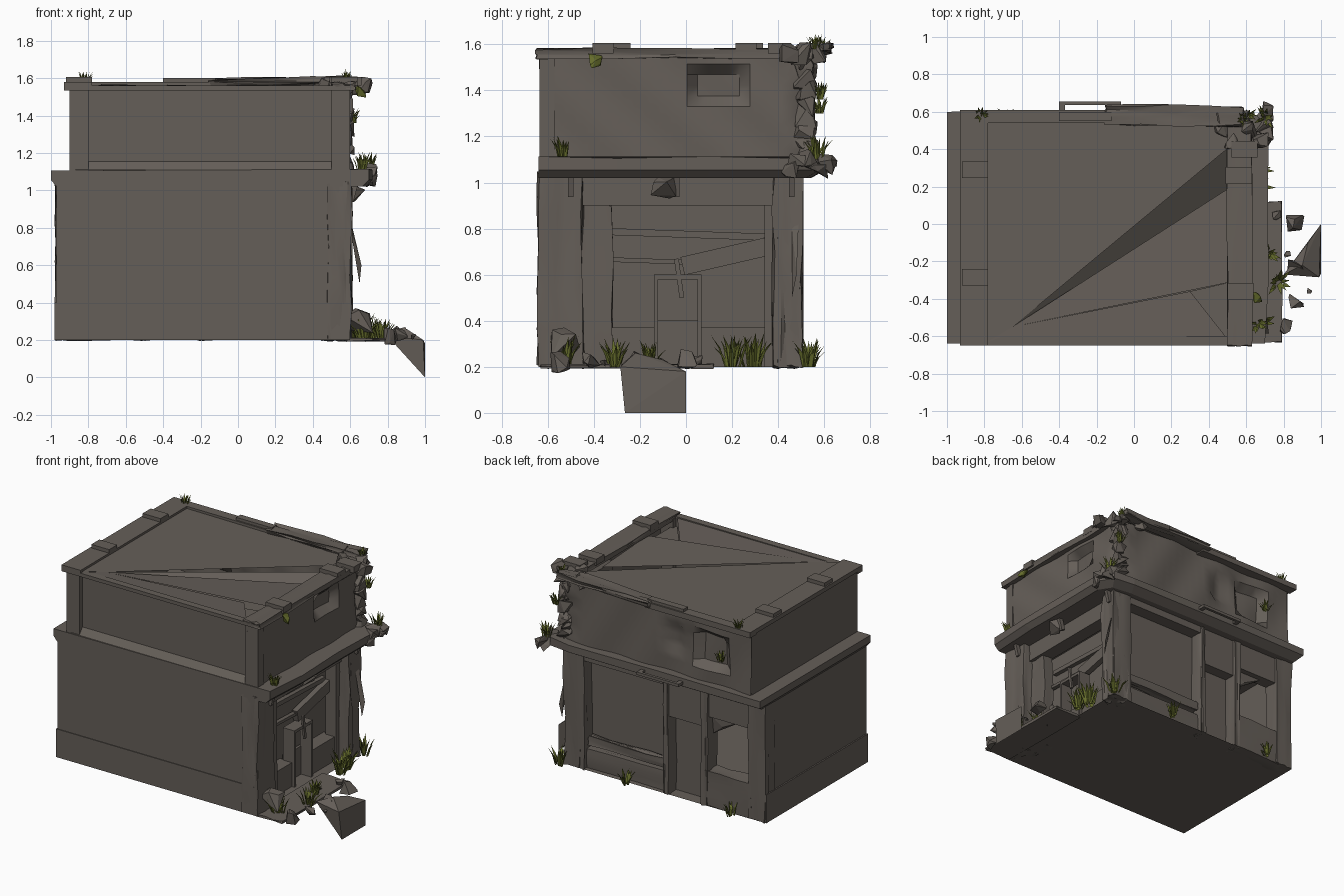
import bpy, bmesh, math, random
from mathutils import Vector, Matrix

random.seed(7)
old = bpy.data.objects.get("Cube")
if old:
    bpy.data.objects.remove(old)


def material(name, rgb):
    m = bpy.data.materials.new(name)
    m.use_nodes = True
    m.diffuse_color = (*rgb, 1)
    m.node_tree.nodes["Principled BSDF"].inputs["Base Color"].default_value = (*rgb, 1)
    return m


STONE = material("weathered stone", (0.13, 0.113, 0.098))
LEAF = material("olive leaf", (0.13, 0.15, 0.025))


def finish(name, bm, mat=STONE, smooth=False):
    mesh = bpy.data.meshes.new(name)
    bm.to_mesh(mesh)
    bm.free()
    ob = bpy.data.objects.new(name, mesh)
    bpy.context.collection.objects.link(ob)
    mesh.materials.append(mat)
    if smooth:
        bpy.ops.object.select_all(action='DESELECT')
        ob.select_set(True)
        bpy.context.view_layer.objects.active = ob
        bpy.ops.object.shade_smooth_by_angle(angle=math.radians(35))
    return ob


def box(name, lo, hi, cuts=0, rough=0.0, turn=(0, 0, 0)):
    """Box between two corners, optionally worn and turned about its centre."""
    lo, hi = Vector(lo), Vector(hi)
    bm = bmesh.new()
    bmesh.ops.create_cube(bm, size=1)
    if cuts:
        bmesh.ops.subdivide_edges(bm, edges=bm.edges[:], cuts=cuts, use_grid_fill=True)
    size, mid = hi - lo, (lo + hi) / 2
    for v in bm.verts:
        v.co = Vector(a * b for a, b in zip(v.co, size))
        v.co += Vector(random.uniform(-rough, rough) for _ in range(3))
        for axis, angle in zip("XYZ", turn):
            v.co.rotate(Matrix.Rotation(math.radians(angle), 3, axis))
        v.co += mid
    return finish(name, bm, smooth=rough > 0)


def plane(name, pts, facing):
    """Single flat sheet whose normal points along 'facing'."""
    bm = bmesh.new()
    f = bm.faces.new([bm.verts.new(p) for p in pts])
    f.normal_update()
    if f.normal.dot(Vector(facing)) < 0:
        f.normal_flip()
    return finish(name, bm)


def worn_wall(name, start, along, height, facing, depth):
    """Gridded wall pushed in by depth(u, v)."""
    nu, nv = 26, 10
    start, along, n = Vector(start), Vector(along), Vector(facing)
    bm = bmesh.new()
    rows = []
    for j in range(nv + 1):
        rows.append([bm.verts.new(start + along * i / nu + Vector((0, 0, height * j / nv))
                                  - n * depth(i / nu, j / nv)) for i in range(nu + 1)])
    for j in range(nv):
        for i in range(nu):
            f = bm.faces.new((rows[j][i], rows[j][i + 1], rows[j + 1][i + 1], rows[j + 1][i]))
            f.normal_update()
            if f.normal.dot(n) < 0:
                f.normal_flip()
    return finish(name, bm, smooth=True)


def hull(name, pts):
    bm = bmesh.new()
    for p in pts:
        bm.verts.new(p)
    res = bmesh.ops.convex_hull(bm, input=bm.verts[:])
    bmesh.ops.delete(bm, geom=[g for g in res["geom_interior"] if isinstance(g, bmesh.types.BMVert)],
                     context='VERTS')
    bmesh.ops.recalc_face_normals(bm, faces=bm.faces[:])
    return finish(name, bm)


def stone(name, at, r):
    return hull(name, [Vector(at) + Vector(random.uniform(-r, r) for _ in range(3)) for _ in range(12)])


def tuft(name, at, size, count=16):
    """Grass clump made of bent three-sided blades."""
    bm = bmesh.new()
    for _ in range(count):
        a = random.uniform(0, math.tau)
        out = Vector((math.cos(a), math.sin(a), 0))
        side = Vector((-out.y, out.x, 0)) * size * 0.07
        root = Vector(at) + out * random.uniform(0, 0.25) * size
        h, lean = random.uniform(0.6, 1) * size, random.uniform(0.1, 0.55) * size
        mid = root + out * lean * 0.4 + Vector((0, 0, h * 0.6))
        tip = bm.verts.new(root + out * lean + Vector((0, 0, h)))
        rings = [[bm.verts.new(c + o) for o in (side, -side, out * size * 0.05)] for c in (root, mid)]
        for k in range(3):
            l = (k + 1) % 3
            bm.faces.new((rings[0][k], rings[0][l], rings[1][l], rings[1][k]))
            bm.faces.new((rings[1][k], rings[1][l], tip))
    bmesh.ops.recalc_face_normals(bm, faces=bm.faces[:])
    finish(name, bm, LEAF)


# Ground storey shell
G, TOP = 0.2, 1.04
plane("floor", [(-.98, -.64, G), (.6, -.64, G), (.6, .5, G), (-.98, .5, G)], (0, 0, -1))
plane("front_wall", [(-.97, -.635, G), (.6, -.635, G), (.6, -.635, 1.1), (-.97, -.635, 1.1)], (0, -1, 0))
plane("left_wall", [(-.97, -.635, G), (-.97, .5, G), (-.97, .5, 1.1), (-.97, -.635, 1.1)], (-1, 0, 0))
box("front_plinth", (-.98, -.64, G), (.6, -.634, .4))
box("left_plinth", (-.98, -.64, G), (-.965, .5, .4))

# Back shopfront: piers, lintels, recessed window, door, broken window
for i, (x0, x1) in enumerate([(.45, .6), (-.21, -.17), (-.52, -.47), (-.975, -.84)]):
    box(f"back_pier_{i}", (x0, .4, G), (x1, .505, TOP), 3, .006)
box("back_lintel", (-.2, .4, .97), (.5, .5, TOP))
box("back_upper_panel", (-.9, .4, .83), (-.47, .49, TOP))
box("door_lintel", (-.49, .4, .75), (-.19, .49, TOP))
box("window_apron", (-.86, .4, G), (-.5, .5, .45), 2, .006)
box("shop_apron", (-.19, .4, G), (.47, .47, .34), 2, .005)
box("shop_sill_board", (-.16, .43, .37), (.43, .48, .43), 3, .006)
plane("shop_window", [(-.2, .41, G), (.5, .41, G), (.5, .41, TOP), (-.2, .41, TOP)], (0, 1, 0))
plane("back_door", [(-.5, .41, G), (-.2, .41, G), (-.2, .41, .8), (-.5, .41, .8)], (0, 1, 0))
hull("glass_shard", [(-.5, .43, .83), (-.74, .43, .83), (-.64, .43, .78), (-.5, .43, .68),
                     (-.5, .45, .83), (-.74, .45, .83), (-.6, .45, .76)])

# Side shopfront facing +x
box("side_pier_front", (.48, -.64, G), (.605, -.45, TOP), 4, .01)
box("side_pier_back", (.48, .38, G), (.605, .5, TOP), 4, .01)
box("side_lintel", (.45, -.46, .9), (.55, .4, TOP))
box("side_frame_front", (.45, -.46, G), (.53, -.32, .9), 2, .006)
box("side_frame_back", (.45, .34, G), (.53, .4, .9))
plane("shop_interior", [(.42, -.46, G), (.42, .4, G), (.42, .4, .92), (.42, -.46, .92)], (1, 0, 0))
box("side_apron", (.42, -.34, G), (.52, -.13, .37))
box("side_apron_back", (.42, .06, G), (.52, .36, .37))
for y in (-.14, .05):
    box("door_post", (.45, y, G), (.54, y + .018, .6))
box("door_head", (.45, -.14, .58), (.54, .068, .6))
box("inner_door", (.44, -.13, G), (.46, .06, .4))
box("fallen_board", (.44, -.34, .65), (.47, .0, .67), turn=(-2, 0, 0))
box("slipped_board", (.44, -.02, .64), (.48, .36, .72), turn=(13, 0, 0))
box("ceiling_board", (.42, -.32, .76), (.45, .34, .79), turn=(-2, 0, 0))
box("leaning_stick", (.5, -.36, .49), (.515, -.345, .67), turn=(-8, 0, 0))
box("hanging_stick", (.53, -.04, .5), (.545, -.02, .67), turn=(8, 0, 0))
hull("torn_cladding", [(.53, -.45, .8), (.53, -.33, .85), (.53, -.33, .73), (.53, -.43, .72), (.5, -.4, .78)])
hull("hanging_strip", [(.6, .49, .85), (.6, .46, .8), (.66, .48, .6), (.65, .46, .5), (.62, .48, .7)])

# Ledge between storeys: tapered slab with a clipped corner
bm = bmesh.new()
outline = [(-1, -.64), (.7, -.64), (.72, -.3), (.715, .1), (.72, .48), (.66, .58), (.5, .6), (-.2, .605), (-1, .6)]
low = [bm.verts.new((x * .95 - (.02 if x < 0 else 0), max(-.64, y * .9), 1.02)) for x, y in outline]
mid = [bm.verts.new((x, y, 1.055)) for x, y in outline]
high = [bm.verts.new((x, y, 1.105 + .008 * (i % 2))) for i, (x, y) in enumerate(outline)]
n = len(outline)
for a, b in ((low, mid), (mid, high)):
    for i in range(n):
        bm.faces.new((a[i], a[(i + 1) % n], b[(i + 1) % n], b[i]))
bm.faces.new(high)
bm.faces.new(low[::-1])
low[0].co.y = low[1].co.y = -.64
finish("ledge", bm)
for y in (-.5, -.04, .46):
    box("ledge_bracket", (.6, y - .012, .94), (.63, y + .012, 1.04), turn=(0, 15, 0))
for i in range(5):
    stone(f"ledge_chip_{i}", (.7, .45 + .04 * i, 1.06 + .02 * (i % 3)), .05)
stone("hanging_chunk", (.64, -.1, .97), .06)

# Sign rail on the back ledge
for a, b in (((-.4, .59), (-.37, .65)), ((-.1, .59), (-.07, .65))):
    box("rail_arm", (*a, 1.07), (*b, 1.09))
box("sign_rail", (-.4, .635, 1.07), (-.07, .655, 1.09))

# Upper storey
def hole(u, v, u0, u1, v0, v1, d):
    return d if u0 < u < u1 and v0 < v < v1 else 0


plane("upper_left_wall", [(-.9, -.62, 1.1), (-.9, .55, 1.1), (-.9, .55, 1.56), (-.9, -.64, 1.56)], (-1, 0, 0))
worn_wall("upper_side_wall", (.6, -.63, 1.1), (0, 1.18, 0), .46, (1, 0, 0),
          lambda u, v: hole(u, v, .54, .74, .52, .88, .05) + .012 * math.sin(9 * u + 4 * v) ** 2
          + (.04 * random.random() if u > .93 else 0))
worn_wall("upper_back_wall", (-.9, .56, 1.1), (1.5, 0, 0), .46, (0, 1, 0),
          lambda u, v: hole(u, v, .12, .29, .2, .75, .06) + hole(u, v, .36, .45, .3, .8, .03)
          + .02 * math.sin(11 * u + 2 * v) ** 2 + (.04 * random.random() if u > .93 else 0))
for x0, x1 in ((-.9, -.8), (.5, .6)):
    box("front_frame", (x0, -.635, 1.1), (x1, -.57, 1.55))
plane("upper_front_panel", [(-.82, -.6, 1.15), (.52, -.6, 1.15), (.52, -.6, 1.55), (-.82, -.6, 1.55)], (0, -1, 0))
plane("front_sill", [(-.87, -.637, 1.11), (.58, -.637, 1.11), (.5, -.6, 1.155), (-.8, -.6, 1.155)], (0, -1, .5))
for i in range(9):
    stone(f"corner_chunk_{i}", (.57, .52, 1.14 + .05 * i), .055)

# Cornice and caps
box("cornice_left", (-.93, -.65, 1.55), (-.78, .6, 1.58))
box("cornice_right", (.5, -.65, 1.54), (.63, .55, 1.58), 3, .006)
box("cornice_front", (-.93, -.65, 1.535), (.62, -.6, 1.56))
box("cornice_back", (-.93, .54, 1.54), (-.1, .61, 1.58))
box("broken_cornice", (-.15, .53, 1.56), (.58, .63, 1.6), 3, .01, turn=(0, -1, -1))
for x, y in ((-.92, .29), (-.92, -.285), (.5, -.36), (.49, .26), (.52, .4)):
    box("cap_block", (x, y - .045, 1.56), (x + .14, y + .045, 1.605))
for i in range(6):
    stone(f"roof_chunk_{i}", (.42 + .05 * i, .56 - .06 * (i % 3), 1.56), .05)
box("loose_slab", (-.4, .55, 1.58), (-.12, .6, 1.6))

# Split and sagging roof, fanning from one corner
apex = (-.65, -.55, 1.565)
UP = (0, 0, 1)
plane("roof_main", [(-.8, -.64, 1.565), apex, (.52, .42, 1.555), (.52, .56, 1.555), (-.8, .56, 1.565)], UP)
plane("roof_sag", [apex, (.52, -.31, 1.53), (.52, .2, 1.5)], UP)
plane("roof_valley", [apex, (.52, .2, 1.38), (.52, .44, 1.5)], UP)
plane("roof_front", [(-.8, -.64, 1.56), (.52, -.64, 1.555), (.3, -.36, 1.53), apex], UP)
plane("roof_corner", [(.3, -.36, 1.49), (.52, -.64, 1.49), (.52, -.31, 1.49)], UP)

# Pavement and rubble
box("pavement", (.58, -.63, .195), (.79, .12, .21), 2, .004)
hull("fallen_block", [(1, 0, .18), (1, 0, 0), (1, -.265, 0), (.99, -.285, .2), (.8, -.27, .22),
                      (.9, -.22, .26), (.93, -.1, .23)])
for i, (x, y, r) in enumerate([(.86, 0, .06), (.82, -.16, .02), (.87, -.22, .05), (.86, -.41, .05),
                               (.94, -.36, .02), (.8, -.54, .05), (.76, .05, .03), (.7, -.1, .03)]):
    stone(f"rubble_{i}", (x, y, .22), r)
stone("pier_boulder", (.64, -.53, .31), .09)

# Weeds
for i, (x, y, z, s) in enumerate([
        (.68, -.53, .2, .15), (.77, -.31, .2, .13), (.72, -.16, .2, .12), (.66, .2, .2, .14),
        (.64, .29, .2, .16), (.62, .53, .2, .13), (.1, .53, .2, .1), (-.73, .54, .2, .1),
        (.66, -.53, 1.11, .1), (.7, .57, 1.1, .11), (-.82, .58, 1.56, .08), (.58, .56, 1.58, .07),
        (-.68, .58, 1.3, .08), (.61, .58, 1.36, .08)]):
    tuft(f"weed_{i}", (x, y, z), s)
leaf = stone("moss_clump", (.65, -.39, 1.53), .035)
leaf.data.materials[0] = LEAF
